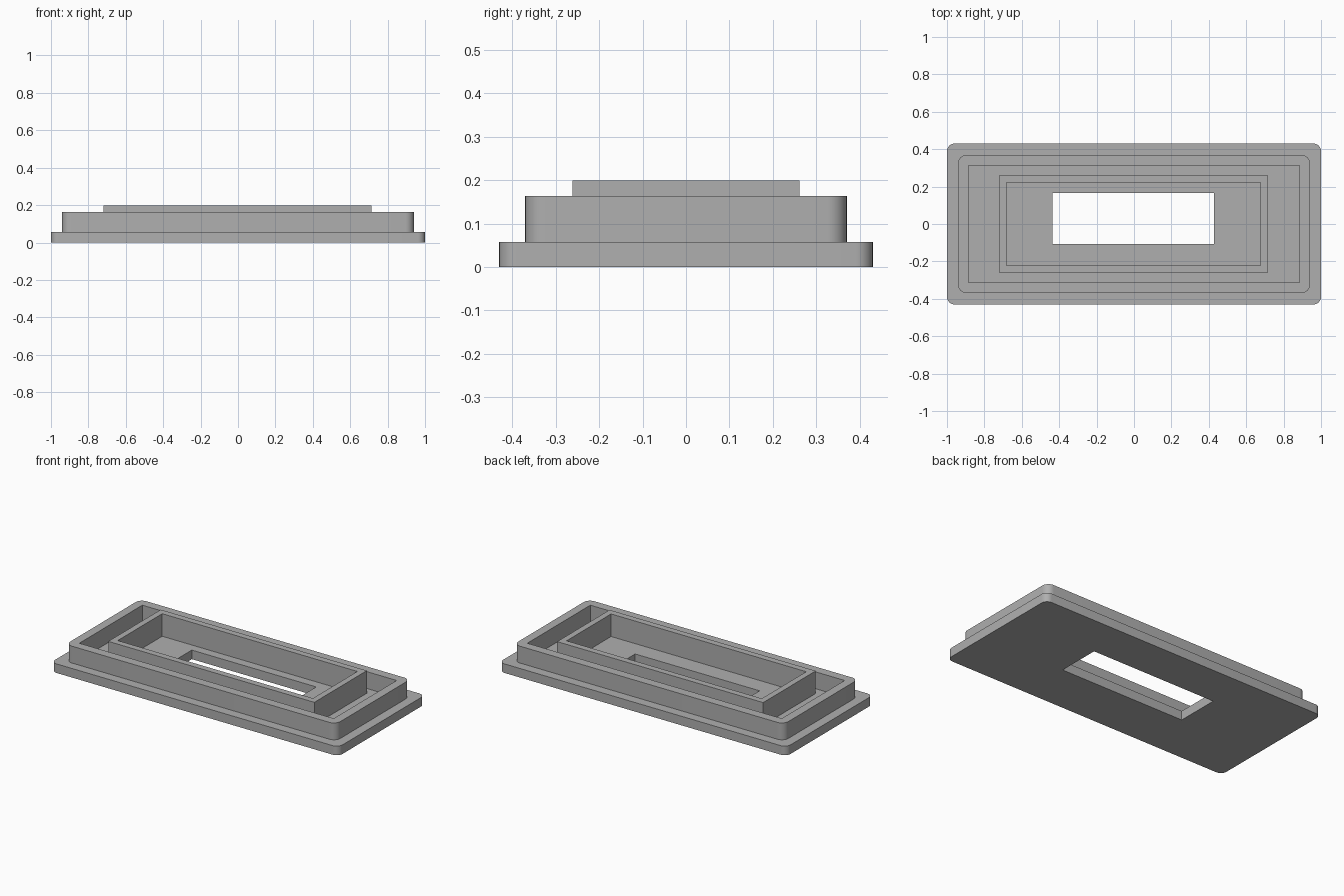
import bpy, bmesh
from math import cos, sin, pi

cube = bpy.data.objects.get("Cube")
if cube:
    bpy.data.objects.remove(cube, do_unlink=True)

SEGMENTS = 8

grey = bpy.data.materials.new("plain grey")
grey.use_nodes = True
colour = (0.43, 0.43, 0.43, 1)
grey.diffuse_color = colour
grey.node_tree.nodes["Principled BSDF"].inputs["Base Color"].default_value = colour


def rectangle(half_x, half_y, radius=0, cx=0, cy=0):
    """Counter-clockwise outline; radius 0 gives sharp corners."""
    points = []
    for quarter, (sx, sy) in enumerate(((1, 1), (-1, 1), (-1, -1), (1, -1))):
        for i in range(SEGMENTS + 1):
            a = (quarter + i / SEGMENTS) * pi / 2
            points.append((cx + sx * (half_x - radius) + radius * cos(a),
                           cy + sy * (half_y - radius) + radius * sin(a)))
    return points


# Outlines of each step, from the outside in
plate = rectangle(1.0, 0.43, 0.04)
rim_outer = rectangle(0.94, 0.37, 0.045)
rim_inner = rectangle(0.885, 0.313)
collar_outer = rectangle(0.717, 0.261, cx=-0.003)
collar_inner = rectangle(0.679, 0.221, cx=-0.003)
window = rectangle(0.433, 0.136, cx=-0.004, cy=0.029)

floor, rim_top, collar_top = 0.057, 0.163, 0.199

# One closed skin: plate, rim, channel, collar, floor, window
skin = [
    (plate, 0), (plate, floor),
    (rim_outer, floor), (rim_outer, rim_top),
    (rim_inner, rim_top), (rim_inner, floor),
    (collar_outer, floor), (collar_outer, collar_top),
    (collar_inner, collar_top), (collar_inner, floor),
    (window, floor), (window, 0),
]

bm = bmesh.new()
loops = [[bm.verts.new((x, y, z)) for x, y in outline] for outline, z in skin]
for lower, upper in zip(loops, loops[1:] + loops[:1]):
    count = len(lower)
    for i in range(count):
        j = (i + 1) % count
        bm.faces.new((lower[i], lower[j], upper[j], upper[i]))
bmesh.ops.remove_doubles(bm, verts=bm.verts, dist=0.0001)
bmesh.ops.recalc_face_normals(bm, faces=bm.faces)

mesh = bpy.data.meshes.new("stepped_frame")
bm.to_mesh(mesh)
bm.free()
mesh.materials.append(grey)
frame = bpy.data.objects.new("stepped_frame", mesh)
bpy.context.collection.objects.link(frame)

# Smooth the rounded corners, keep the steps sharp
bpy.ops.object.select_all(action="DESELECT")
frame.select_set(True)
bpy.context.view_layer.objects.active = frame
bpy.ops.object.shade_smooth_by_angle(angle=pi / 6)
